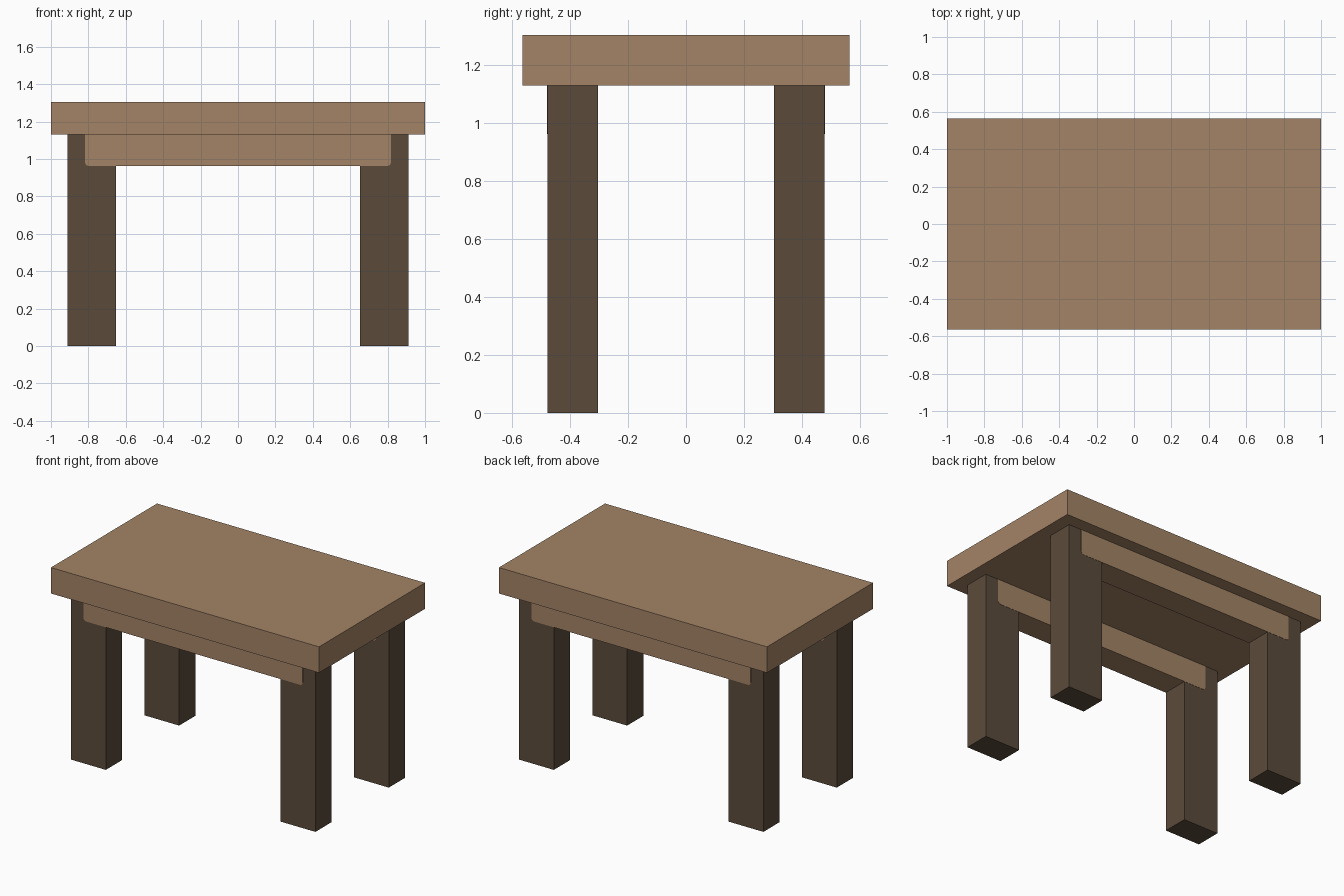
import bpy
import bmesh
from mathutils import Matrix, Vector

default_cube = bpy.data.objects.get("Cube")
if default_cube:
    bpy.data.objects.remove(default_cube, do_unlink=True)


def make_material(name, rgb):
    mat = bpy.data.materials.new(name)
    mat.use_nodes = True
    color = (*rgb, 1.0)
    mat.diffuse_color = color
    mat.node_tree.nodes["Principled BSDF"].inputs["Base Color"].default_value = color
    return mat


light_wood = make_material("light_wood", (0.37, 0.23, 0.133))
dark_wood = make_material("dark_wood", (0.105, 0.071, 0.044))


def make_box(name, center, size, mat, lower_round=0.0):
    """Flat-shaded box; lower_round softens the two lower end edges."""
    bm = bmesh.new()
    bmesh.ops.create_cube(bm, size=1.0, matrix=Matrix.Diagonal((*size, 1.0)))
    if lower_round:
        edges = [e for e in bm.edges
                 if all(v.co.z < 0 for v in e.verts)
                 and e.verts[0].co.x == e.verts[1].co.x]
        bmesh.ops.bevel(bm, geom=edges, offset=lower_round, segments=3,
                        profile=0.5, affect="EDGES")
    mesh = bpy.data.meshes.new(name)
    bm.to_mesh(mesh)
    bm.free()
    mesh.materials.append(mat)
    obj = bpy.data.objects.new(name, mesh)
    obj.location = Vector(center)
    bpy.context.collection.objects.link(obj)
    return obj


# Thick table top
TOP_Z, UNDER_Z = 1.305, 1.13
make_box("table_top", (0, 0, (TOP_Z + UNDER_Z) / 2),
         (2.0, 1.13, TOP_Z - UNDER_Z), light_wood)

# Four legs, with a rail through each front and back pair
LEG_X, LEG_Y = 0.782, 0.391
LEG_WIDTH, LEG_DEPTH = 0.26, 0.173
RAIL_BOTTOM = 0.962
for row, sy in (("front", -1), ("back", 1)):
    for side, sx in (("left", 1), ("right", -1)):
        make_box(f"{row}_{side}_leg", (sx * LEG_X, sy * LEG_Y, UNDER_Z / 2),
                 (LEG_WIDTH, LEG_DEPTH, UNDER_Z), dark_wood)
    # The rail sits a hair proud of the leg faces
    make_box(f"{row}_rail", (0, sy * LEG_Y, (UNDER_Z + RAIL_BOTTOM) / 2),
             (1.635, LEG_DEPTH + 0.003, UNDER_Z - RAIL_BOTTOM),
             light_wood, lower_round=0.02)
